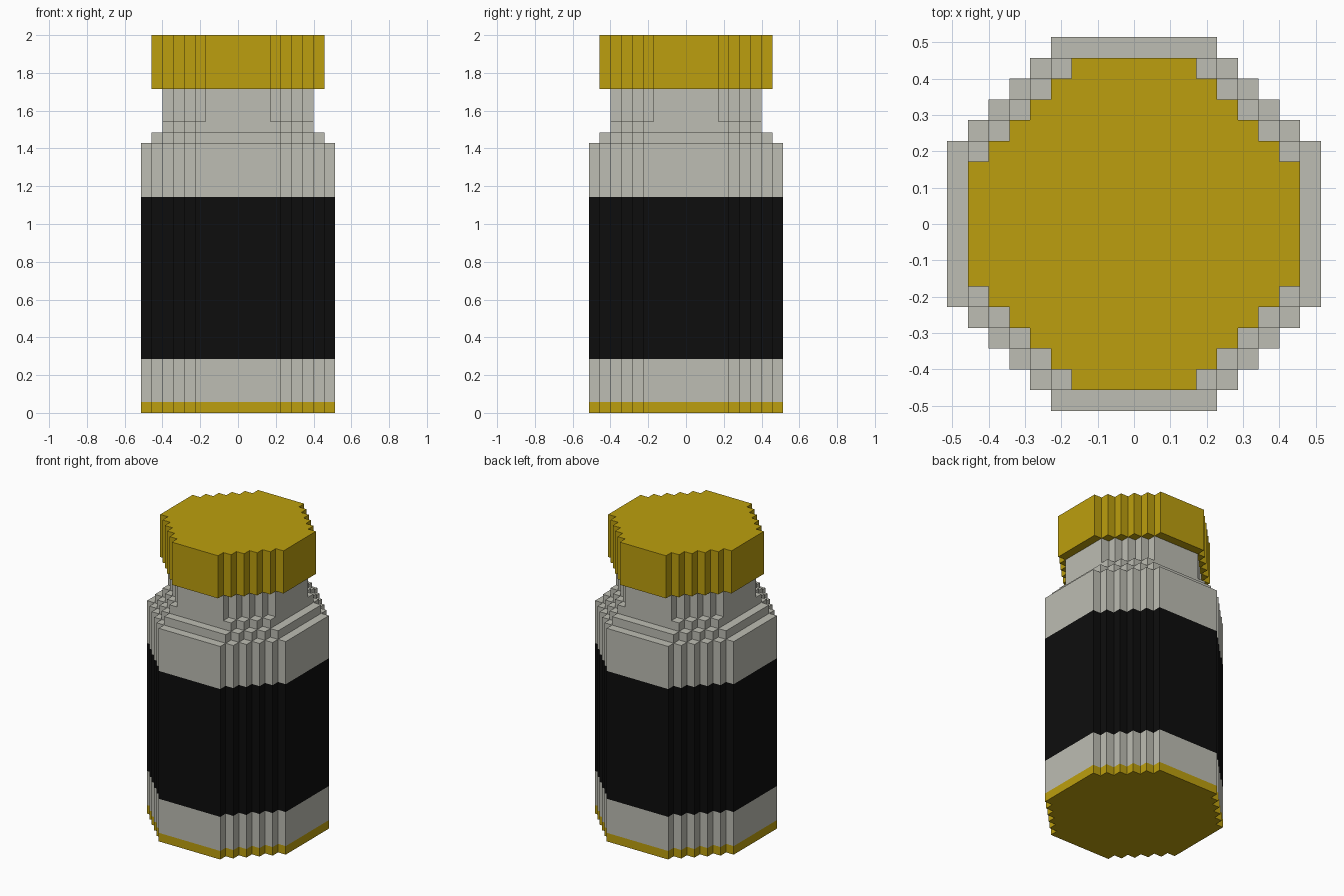
import bpy, bmesh

if "Cube" in bpy.data.objects:
    bpy.data.objects.remove(bpy.data.objects["Cube"])

U = 2 / 35  # one voxel


def material(name, rgb):
    m = bpy.data.materials.new(name)
    m.diffuse_color = (*rgb, 1)
    m.use_nodes = True
    m.node_tree.nodes["Principled BSDF"].inputs["Base Color"].default_value = m.diffuse_color
    return m


GOLD = material("gold", (0.507, 0.347, 0.0044))
GREY = material("pale_grey", (0.509, 0.509, 0.451))
BLACK = material("black", (0.004, 0.004, 0.004))


def stepped_octagon(a, b):
    """Counter-clockwise outline: half width a, half flat b, unit steps on diagonals."""
    quarter = []
    for i in range(a - b + 1):
        quarter.append((a - i, b + i))
        if i < a - b:
            quarter.append((a - i - 1, b + i))
    pts = []
    for _ in range(4):
        pts += quarter
        quarter = [(-y, x) for x, y in quarter]
    return pts


def prism(name, a, b, levels, mats, bottom=True, top=True):
    """Stack of bands between levels (in voxels), one material per band."""
    bm = bmesh.new()
    outline = stepped_octagon(a, b)
    n = len(outline)
    rings = [[bm.verts.new((x * U, y * U, z * U)) for x, y in outline] for z in levels]
    used = list(dict.fromkeys(mats))
    for lo, hi, mat in zip(rings, rings[1:], mats):
        for i in range(n):
            j = (i + 1) % n
            f = bm.faces.new((lo[i], lo[j], hi[j], hi[i]))
            f.material_index = used.index(mat)
    if bottom:
        bm.faces.new(rings[0][::-1]).material_index = used.index(mats[0])
    if top:
        bm.faces.new(rings[-1]).material_index = used.index(mats[-1])
    me = bpy.data.meshes.new(name)
    bm.to_mesh(me)
    bm.free()
    for m in used:
        me.materials.append(m)
    ob = bpy.data.objects.new(name, me)
    bpy.context.collection.objects.link(ob)
    return ob


# Bottle body: gold base, grey glass, black label, grey glass
prism("bottle_body", 9, 4, (0, 1, 5, 20, 25), (GOLD, GREY, BLACK, GREY))
# Shoulder steps up to the neck
prism("shoulder", 8, 4, (25, 26), (GREY,), bottom=False)
prism("neck_base", 7, 4, (26, 27), (GREY,), bottom=False)
prism("neck", 7, 3, (27, 30), (GREY,), bottom=False, top=False)
# Overhanging lid
prism("lid", 8, 3, (30, 35), (GOLD,))
